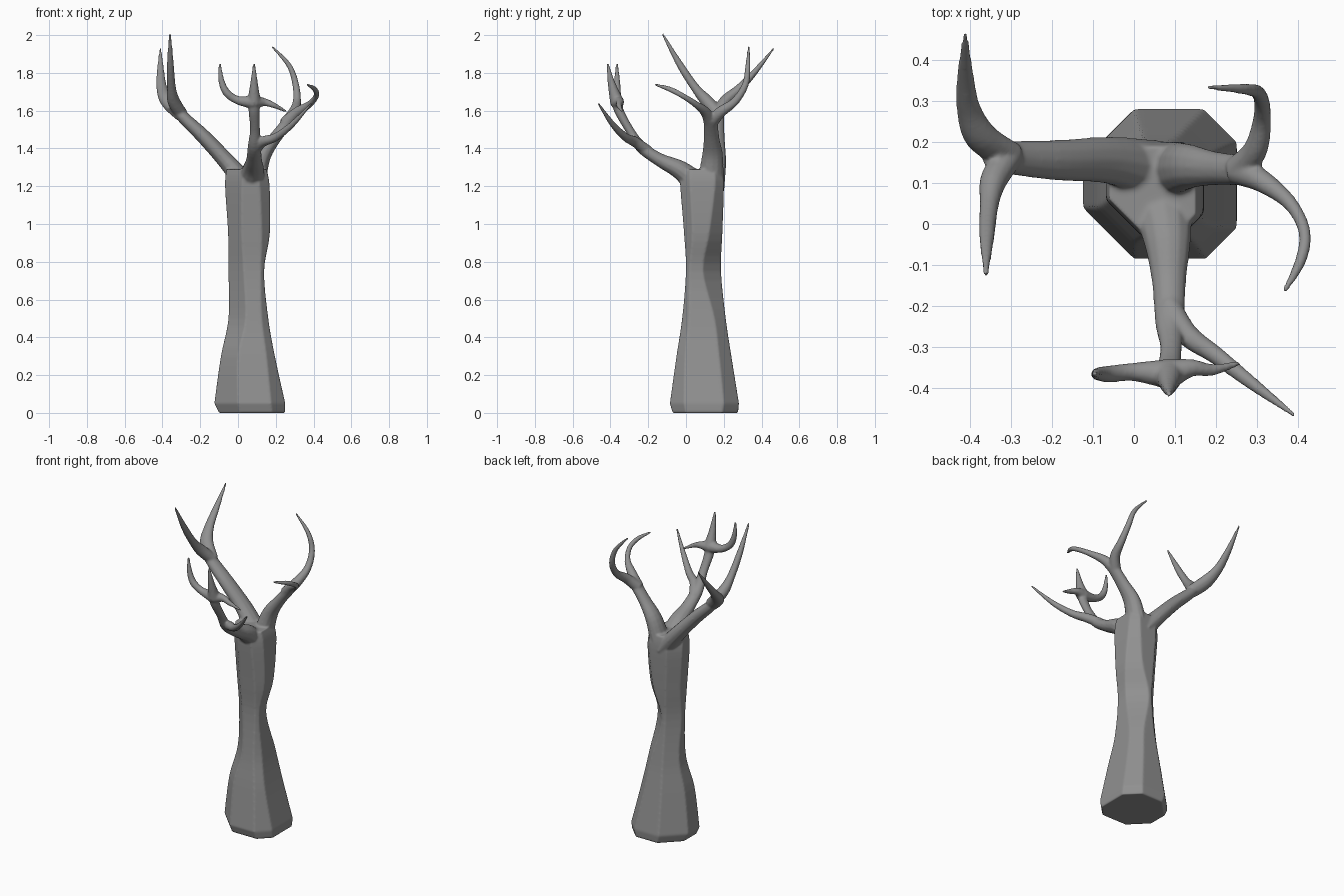
import bpy, bmesh, math
from mathutils import Vector

cube = bpy.data.objects.get("Cube")
if cube:
    bpy.data.objects.remove(cube)

AXES = {"X": Vector((1, 0, 0)), "Y": Vector((0, 1, 0)), "Z": Vector((0, 0, 1))}


def smooth_path(keys, steps=5):
    """Catmull-Rom interpolation of tuples of any length."""
    out = []
    last = len(keys) - 1
    for i in range(last):
        quad = [keys[max(i - 1, 0)], keys[i], keys[i + 1], keys[min(i + 2, last)]]
        for k in range(steps):
            t = k / steps
            out.append(tuple(
                b + 0.5 * t * (c - a + t * (2*a - 5*b + 4*c - d + t * (3*(b - c) + d - a)))
                for a, b, c, d in zip(*quad)))
    return out + [keys[-1]]


def loft(bm, rings):
    """Skin a closed tube through rings of points."""
    loops = [[bm.verts.new(p) for p in ring] for ring in rings]
    n = len(loops[0])
    for low, high in zip(loops, loops[1:]):
        for i in range(n):
            j = (i + 1) % n
            bm.faces.new((low[i], low[j], high[j], high[i]))
    bm.faces.new(loops[0][::-1])
    bm.faces.new(loops[-1])


def trunk_ring(z, x0, x1, y0, y1, s0, s1, d0, d1):
    """Octagon bounded by x, y, s = x + y and d = y - x."""
    flat = [(x1, x1 + d0), (x1, s1 - x1), (s1 - y1, y1), (y1 - d1, y1),
            (x0, x0 + d1), (x0, s0 - x0), (s0 - y0, y0), (y0 - d0, y0)]
    return [(x, y, z) for x, y in flat]


def limb(bm, ref, flatten, keys, sides=12):
    """Tapered limb through (x, y, z, radius), wide along the ref axis."""
    path = smooth_path(keys)
    pts = [Vector(p[:3]) for p in path]
    rings = []
    for i, p in enumerate(pts):
        tangent = (pts[min(i + 1, len(pts) - 1)] - pts[max(i - 1, 0)]).normalized()
        side = AXES[ref] - tangent * AXES[ref].dot(tangent)
        side.normalize()
        up = tangent.cross(side) * flatten
        r = max(path[i][3], 0.006)
        angles = [math.tau * k / sides for k in range(sides)]
        rings.append([p + (side * math.cos(a) + up * math.sin(a)) * r for a in angles])
    loft(bm, rings)


bm = bmesh.new()

# Trunk: flared foot, pinched waist, wider crown
trunk = [
    (0.05, -.125, .25, -.085, .28, -.085, .45, -.26, .28),
    (0.3, -.09, .195, -.05, .24, -.05, .37, -.2, .23),
    (0.5, -.05, .16, -.02, .21, .02, .31, -.145, .19),
    (0.75, -.05, .138, 0, .185, .03, .228, -.12, .165),
    (0.95, -.052, .168, -.01, .192, .01, .29, -.135, .18),
    (1.2, -.068, .167, -.03, .2, -.01, .32, -.145, .2),
    (1.29, -.06, .15, -.03, .19, .0, .3, -.13, .18),
]
foot = (0, -.1, .25, -.07, .275, -.06, .44, -.25, .26)
loft(bm, [trunk_ring(*k) for k in [foot] + smooth_path(trunk)])

# Right bough and its two prongs
limb(bm, "Y", 0.78, [(.05, .13, 1.2, .075), (-.06, .155, 1.33, .058),
                     (-.18, .155, 1.46, .05), (-.28, .16, 1.555, .043),
                     (-.35, .165, 1.63, .034)])
limb(bm, "X", 1, [(-.3, .17, 1.58, .035), (-.34, .11, 1.65, .034),
                  (-.352, .05, 1.72, .024), (-.358, -.03, 1.84, .019),
                  (-.36, -.125, 2.008, .006)])
limb(bm, "X", 0.8, [(-.3, .165, 1.58, .04), (-.37, .21, 1.65, .042),
                    (-.402, .28, 1.715, .03), (-.41, .36, 1.8, .021),
                    (-.41, .465, 1.93, .006)])

# Left bough and its two curled prongs
limb(bm, "Y", 0.8, [(.09, .13, 1.22, .07), (.13, .14, 1.36, .056),
                    (.2, .135, 1.46, .041), (.28, .13, 1.56, .038)])
limb(bm, "X", 1, [(.25, .13, 1.53, .035), (.295, .18, 1.59, .03),
                  (.312, .26, 1.65, .022), (.305, .315, 1.74, .018),
                  (.27, .328, 1.84, .014), (.18, .332, 1.94, .006)])
limb(bm, "Z", 1, [(.25, .13, 1.53, .035), (.31, .105, 1.59, .028),
                  (.38, .05, 1.635, .018), (.415, -.02, 1.68, .015),
                  (.405, -.09, 1.715, .014), (.365, -.165, 1.738, .006)])

# Front bough, rising to a hub
limb(bm, "X", 0.85, [(.06, .07, 1.2, .08), (.08, -.03, 1.285, .06),
                     (.085, -.14, 1.34, .042), (.087, -.24, 1.41, .036),
                     (.09, -.3, 1.5, .027), (.085, -.355, 1.6, .03),
                     (.085, -.37, 1.67, .035)])

# Prongs spreading from the hub
hub = (.085, -.365, 1.645, .038)
limb(bm, "Y", 1, [hub, (.085, -.385, 1.71, .026), (.085, -.4, 1.77, .017),
                  (.085, -.415, 1.85, .006)])
limb(bm, "Y", 1, [hub, (0, -.36, 1.655, .023), (-.06, -.365, 1.695, .021),
                  (-.088, -.365, 1.76, .016), (-.096, -.365, 1.85, .006)])
limb(bm, "Y", 1, [hub, (.14, -.35, 1.645, .022), (.19, -.355, 1.628, .015),
                  (.258, -.338, 1.595, .006)])

# Long side prong of the front bough
limb(bm, "Z", 1, [(.085, -.2, 1.385, .03), (.13, -.27, 1.435, .028),
                  (.2, -.32, 1.46, .022), (.29, -.39, 1.53, .016),
                  (.39, -.465, 1.64, .006)])

bmesh.ops.recalc_face_normals(bm, faces=bm.faces[:])
mesh = bpy.data.meshes.new("bare_tree")
bm.to_mesh(mesh)
bm.free()
tree = bpy.data.objects.new("bare_tree", mesh)
bpy.context.collection.objects.link(tree)

# Grey bark
bark = bpy.data.materials.new("grey_bark")
bark.use_nodes = True
colour = (0.28, 0.28, 0.28, 1)
bark.diffuse_color = colour
bark.node_tree.nodes["Principled BSDF"].inputs["Base Color"].default_value = colour
mesh.materials.append(bark)
mesh.polygons.foreach_set("use_smooth", [True] * len(mesh.polygons))

# Fuse the limbs into one skin and soften the joints
fuse = tree.modifiers.new("fuse", "REMESH")
fuse.mode = "VOXEL"
fuse.voxel_size = 0.006
fuse.use_smooth_shade = True
soften = tree.modifiers.new("soften", "SMOOTH")
soften.factor = 0.5
soften.iterations = 6
